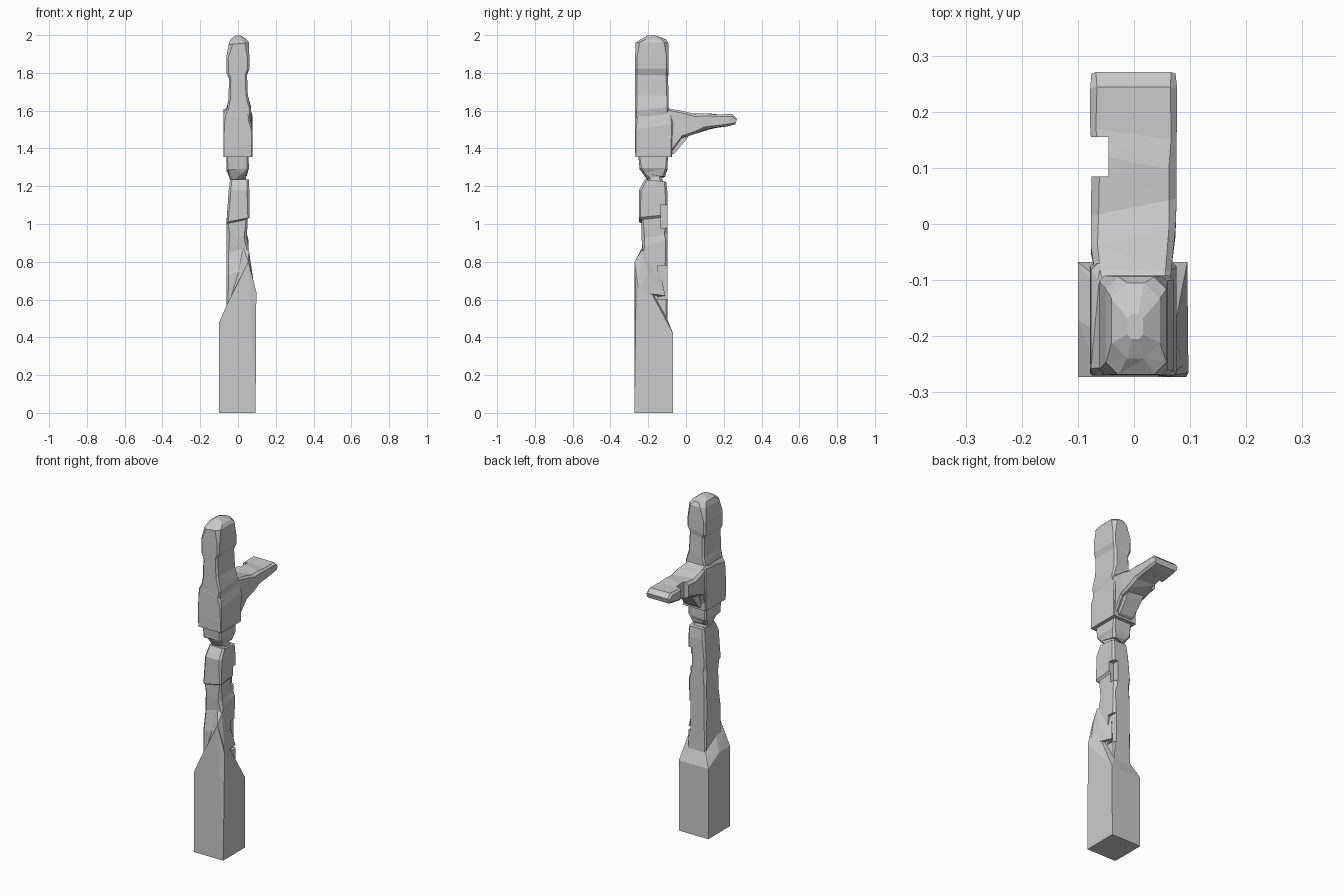
import bpy, bmesh
from mathutils import Vector


def make_object(name, bm):
    bmesh.ops.recalc_face_normals(bm, faces=bm.faces)
    mesh = bpy.data.meshes.new(name)
    bm.to_mesh(mesh)
    bm.free()
    obj = bpy.data.objects.new(name, mesh)
    bpy.context.collection.objects.link(obj)
    return obj


def hull(name, points):
    bm = bmesh.new()
    for p in points:
        bm.verts.new(p)
    bmesh.ops.convex_hull(bm, input=bm.verts)
    bmesh.ops.dissolve_limit(bm, angle_limit=0.02, verts=bm.verts, edges=bm.edges)
    return make_object(name, bm)


def loft(name, rings, along_y=False):
    """Ring: position, low/high on two axes, corner cut, tilt on each axis."""
    bm = bmesh.new()
    loops = []
    for t, a0, a1, b0, b1, c, ta, tb in rings:
        outline = [(a0 + c, b0), (a1 - c, b0), (a1, b0 + c), (a1, b1 - c),
                   (a1 - c, b1), (a0 + c, b1), (a0, b1 - c), (a0, b0 + c)]
        loop = []
        for a, b in outline:
            p = t + ta * (a - (a0 + a1) / 2) + tb * (b - (b0 + b1) / 2)
            loop.append(bm.verts.new((a, p, b) if along_y else (a, b, p)))
        loops.append(loop)
    for low, high in zip(loops, loops[1:]):
        for i in range(8):
            j = (i + 1) % 8
            bm.faces.new((low[i], low[j], high[j], high[i]))
    bm.faces.new(loops[0])
    bm.faces.new(loops[-1])
    bmesh.ops.triangulate(bm, faces=[f for f in bm.faces if len(f.verts) == 4])
    return make_object(name, bm)


def notch(target, name, lo, hi):
    lo, hi = Vector(lo), Vector(hi)
    cutter = hull(name, [(x, y, z) for x in (lo.x, hi.x)
                         for y in (lo.y, hi.y) for z in (lo.z, hi.z)])
    cutter.hide_render = True
    cutter.hide_viewport = True
    cutter.display_type = 'WIRE'
    mod = target.modifiers.new(name, 'BOOLEAN')
    mod.operation = 'DIFFERENCE'
    mod.solver = 'EXACT'
    mod.object = cutter


# Square base whose top is hewn diagonally towards the front right
hull("base", [
    (-0.10, -0.273, 0), (0.093, -0.273, 0), (0.093, -0.068, 0), (-0.10, -0.068, 0),
    (-0.10, -0.273, 0.48), (0.097, -0.265, 0.64), (0.097, -0.20, 0.55),
    (0.095, -0.068, 0.42), (-0.10, -0.068, 0.42), (-0.10, -0.17, 0.48),
    (-0.06, -0.273, 0.57), (0.055, -0.273, 0.80),
    (-0.06, -0.10, 0.50), (0.06, -0.10, 0.50)])

# Ridge rising from the base on the front right
hull("base_ridge", [
    (-0.03, -0.268, 0.60), (0.09, -0.255, 0.64), (0.055, -0.272, 0.80),
    (0.058, -0.235, 0.86), (0.03, -0.235, 0.87), (-0.055, -0.22, 0.62),
    (0.07, -0.20, 0.74), (0.06, -0.11, 0.62), (0.03, -0.15, 0.82)])

# Whittled shaft with stepped waists
shaft = loft("shaft", [
    (0.40, -0.06, 0.06, -0.25, -0.098, 0.004, 0, 0),
    (0.76, -0.062, 0.055, -0.25, -0.098, 0.012, 0.3, 0.2),
    (0.88, -0.060, 0.055, -0.23, -0.098, 0.010, 0.3, 0.3),
    (0.95, -0.060, 0.048, -0.235, -0.098, 0.016, -0.3, 0.2),
    (1.02, -0.060, 0.050, -0.236, -0.098, 0.008, 0.2, 0.1),
    (1.03, -0.060, 0.060, -0.25, -0.098, 0.008, 0.2, 0.1),
    (1.17, -0.050, 0.060, -0.25, -0.098, 0.012, 0, -0.1),
    (1.23, -0.042, 0.058, -0.218, -0.105, 0.010, 0, -0.1)])
notch(shaft, "shaft_notch_upper", (0.030, -0.135, 0.98), (0.15, 0, 1.10))
notch(shaft, "shaft_notch_lower", (0.040, -0.150, 0.60), (0.15, 0, 0.78))

# Pinched neck under the collar
loft("neck", [
    (1.20, -0.045, 0.050, -0.215, -0.115, 0.015, 0, 0),
    (1.24, -0.040, 0.040, -0.200, -0.130, 0.012, 0.2, 0.2),
    (1.27, -0.055, 0.045, -0.235, -0.110, 0.014, -0.2, -0.2),
    (1.29, -0.062, 0.058, -0.245, -0.098, 0.010, 0.1, 0),
    (1.36, -0.062, 0.055, -0.252, -0.096, 0.006, 0, 0)])

# Broad collar
loft("collar", [
    (1.355, -0.078, 0.076, -0.268, -0.075, 0.004, 0, 0),
    (1.42, -0.078, 0.076, -0.270, -0.075, 0.004, 0, 0),
    (1.53, -0.078, 0.076, -0.270, -0.070, 0.006, -0.2, 0.15),
    (1.58, -0.077, 0.066, -0.270, -0.070, 0.012, -0.2, 0.15),
    (1.61, -0.062, 0.060, -0.268, -0.090, 0.012, 0, 0)])

# Head with waist, brow and blunt top
loft("head", [
    (1.55, -0.062, 0.060, -0.269, -0.092, 0.006, 0, 0),
    (1.61, -0.060, 0.070, -0.269, -0.092, 0.008, 0, 0.1),
    (1.67, -0.050, 0.052, -0.269, -0.092, 0.010, 0.2, 0),
    (1.78, -0.048, 0.048, -0.269, -0.096, 0.010, 0.2, 0),
    (1.81, -0.060, 0.060, -0.269, -0.092, 0.010, 0.2, 0),
    (1.88, -0.062, 0.060, -0.269, -0.092, 0.010, 0, 0),
    (1.955, -0.050, 0.058, -0.268, -0.094, 0.022, 0.1, 0),
    (1.978, -0.040, 0.046, -0.240, -0.105, 0.028, 0, 0),
    (1.997, -0.012, 0.016, -0.205, -0.160, 0.008, 0, 0)])

# Arm reaching backwards to a wide flat tip
arm = loft("arm", [
    (-0.12, -0.060, 0.060, 1.37, 1.63, 0.010, 0, 0),
    (-0.085, -0.070, 0.066, 1.37, 1.61, 0.010, 0, 0),
    (-0.03, -0.077, 0.074, 1.455, 1.597, 0.012, 0.2, 0.1),
    (0.03, -0.077, 0.076, 1.475, 1.583, 0.014, 0.2, 0),
    (0.11, -0.075, 0.076, 1.50, 1.586, 0.014, -0.2, 0),
    (0.16, -0.078, 0.076, 1.51, 1.580, 0.010, -0.15, 0),
    (0.235, -0.078, 0.077, 1.518, 1.582, 0.012, 0, 0.3),
    (0.266, -0.076, 0.074, 1.528, 1.558, 0.008, 0, 0.3)], along_y=True)
notch(arm, "arm_notch", (-0.15, 0.085, 1.45), (-0.045, 0.155, 1.65))

# Bracket under the arm
hull("arm_bracket", [
    (-0.045, -0.09, 1.36), (0.045, -0.09, 1.36), (-0.045, -0.06, 1.375),
    (0.045, -0.06, 1.375), (-0.05, 0.00, 1.445), (0.05, 0.00, 1.445),
    (-0.05, 0.03, 1.49), (0.05, 0.03, 1.49), (-0.05, -0.09, 1.50),
    (0.05, -0.09, 1.50)])
